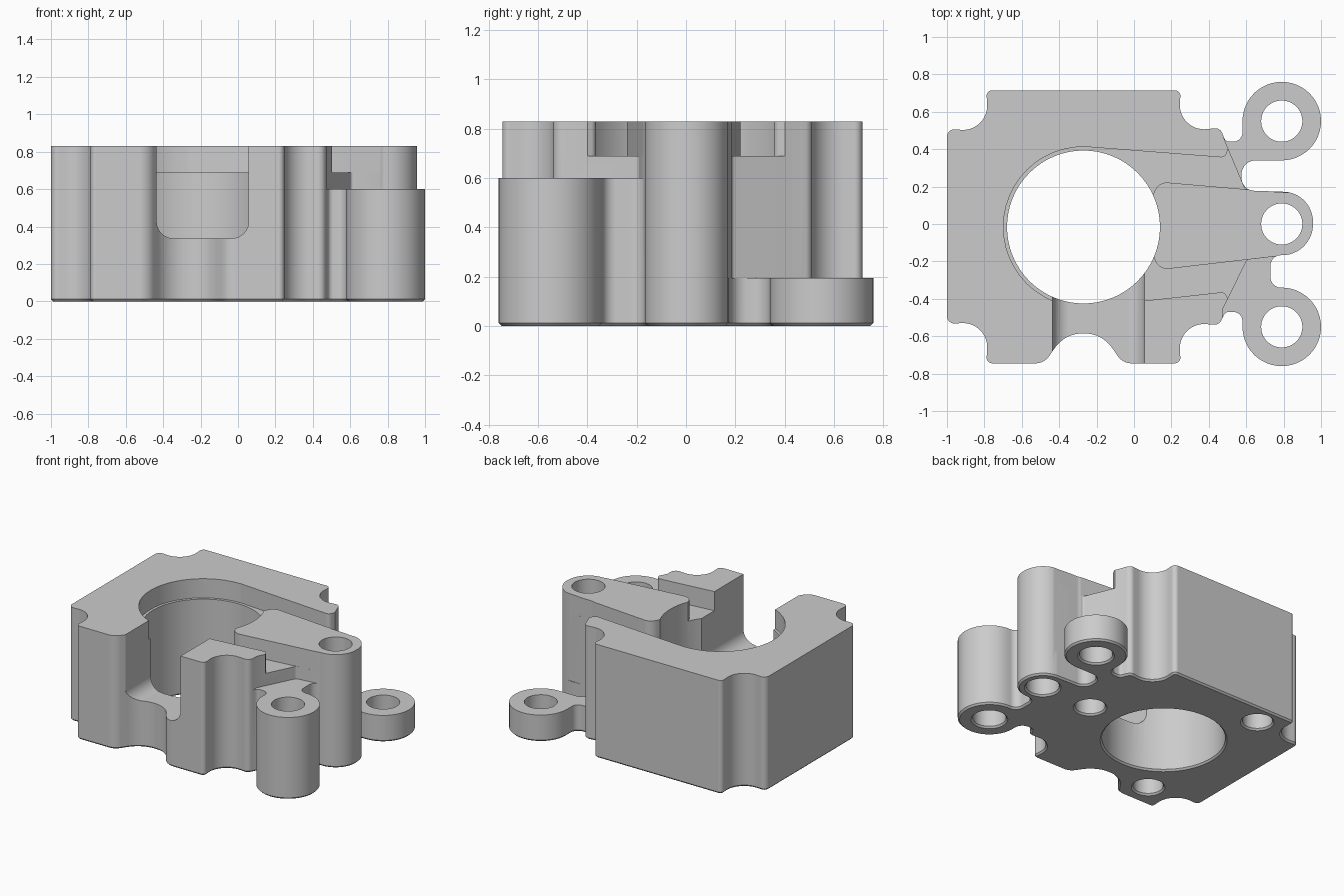
import bpy, bmesh
from math import sin, cos, pi, tan, ceil
from mathutils import Vector

default = bpy.data.objects.get("Cube")
if default:
    bpy.data.objects.remove(default, do_unlink=True)

HEIGHT = 0.83
ABOVE = 1.0
CHAMFER = 0.012
cutters = []

grey = bpy.data.materials.new("machined grey")
grey.use_nodes = True
colour = (0.6, 0.6, 0.6, 1)
grey.diffuse_color = colour
grey.node_tree.nodes["Principled BSDF"].inputs["Base Color"].default_value = colour


def rounded(corners):
    """2D loop from (x, y, radius) corners, each rounded by a tangent arc."""
    loop = []
    for i, corner in enumerate(corners):
        p = Vector(corner[:2])
        r = corner[2] if len(corner) > 2 else 0
        if not r:
            loop.append(p)
            continue
        a = (Vector(corners[i - 1][:2]) - p).normalized()
        b = (Vector(corners[(i + 1) % len(corners)][:2]) - p).normalized()
        turn = pi - a.angle(b)
        start = p + a * r * tan(turn / 2)
        inward = (b - a * a.dot(b)).normalized()
        centre = start + inward * r
        steps = max(3, ceil(turn / (pi / 24)))
        for k in range(steps + 1):
            t = turn * k / steps
            loop.append(centre - inward * r * cos(t) - a * r * sin(t))
    # Arcs that meet share one point
    return [p for i, p in enumerate(loop) if (p - loop[i - 1]).length > 0.0005]


def inset(loop, amount):
    """Shift a clockwise loop inwards."""
    out = []
    for i, p in enumerate(loop):
        d = (loop[(i + 1) % len(loop)] - loop[i - 1]).normalized()
        out.append(p + Vector((d.y, -d.x)) * amount)
    return out


def circle(x, y, r, n=64):
    return [Vector((x + r * cos(2 * pi * k / n), y + r * sin(2 * pi * k / n)))
            for k in range(n)]


def loft(name, layers, along_y=False):
    """Closed solid through (loop, level) layers, stacked along z or y."""
    bm = bmesh.new()
    rings = [[bm.verts.new((p.x, h, p.y) if along_y else (p.x, p.y, h)) for p in loop]
             for loop, h in layers]
    for low, high in zip(rings, rings[1:]):
        for i in range(len(low)):
            j = (i + 1) % len(low)
            bm.faces.new((low[i], low[j], high[j], high[i]))
    bm.faces.new(rings[0][::-1])
    bm.faces.new(rings[-1])
    bm.normal_update()
    if bm.calc_volume(signed=True) < 0:
        bmesh.ops.reverse_faces(bm, faces=bm.faces)
    mesh = bpy.data.meshes.new(name)
    bm.to_mesh(mesh)
    bm.free()
    mesh.materials.append(grey)
    obj = bpy.data.objects.new(name, mesh)
    bpy.context.collection.objects.link(obj)
    return obj


def cut(name, layers, along_y=False):
    obj = loft(name, layers, along_y)
    obj.hide_render = True
    cutters.append(obj)


def drill(name, x, y, r, top):
    """Round hole from below with a chamfered mouth."""
    cut(name, [(circle(x, y, r + 2 * CHAMFER), -CHAMFER),
               (circle(x, y, r), CHAMFER), (circle(x, y, r), top)])


# Full outline: scalloped block, two ears, middle boss and front scoop
outline = rounded([
    (-1, 0.51, 0.04), (-0.775, 0.49, 0.13), (-0.79, 0.715, 0.03),
    (0.25, 0.715, 0.03), (0.235, 0.49, 0.13), (0.46, 0.515, 0.04),
    (0.49, 0.44, 0.03), (0.58, 0.44, 0.05),
    (0.58, 0.76, 0.21), (1, 0.76, 0.21), (1, 0.34, 0.21),
    (0.575, 0.34, 0.075), (0.575, 0.18, 0.07),
    (0.957, 0.167, 0.16), (0.957, -0.167, 0.165),
    (0.73, -0.167, 0.055), (0.73, -0.34, 0.055),
    (1, -0.34, 0.21), (1, -0.76, 0.21), (0.58, -0.76, 0.21),
    (0.58, -0.47, 0.05), (0.49, -0.47, 0.03), (0.455, -0.54, 0.04),
    (0.235, -0.525, 0.13), (0.25, -0.745, 0.03),
    (-0.06, -0.745, 0.09), (-0.17, -0.585, 0.18),
    (-0.37, -0.585, 0.18), (-0.48, -0.745, 0.09),
    (-0.79, -0.745, 0.03), (-0.775, -0.52, 0.13), (-1, -0.535, 0.04),
])
body = loft("housing", [(inset(outline, CHAMFER), 0), (outline, CHAMFER), (outline, HEIGHT)])

# Lowered shelves around the two ears
back_shelf = rounded([(0.48, 0.9), (0.48, 0.46), (0.505, 0.4), (0.595, 0.186, 0.02),
                      (0.8, 0.168), (1.1, 0.168), (1.1, 0.9)])
cut("back_shelf_cutter", [(back_shelf, 0.195), (back_shelf, ABOVE)])
front_shelf = rounded([(0.475, -0.9), (0.472, -0.46), (0.605, -0.191, 0.02),
                       (0.8, -0.168), (1.1, -0.168), (1.1, -0.9)])
cut("front_shelf_cutter", [(front_shelf, 0.6), (front_shelf, ABOVE)])

# Shallow pocket around the raised tongue
pocket = rounded([
    (-0.698, -0.443, 0.427), (-0.698, 0.413, 0.427), (-0.26, 0.413),
    (0.485, 0.355, 0.03), (0.515, 0.43), (0.8, 0.43),
    (0.8, 0.168), (0.13, 0.226, 0.07), (0.08, 0.1),
    (0.08, -0.1), (0.13, -0.246, 0.07), (0.8, -0.168),
    (0.8, -0.43), (0.515, -0.43), (0.485, -0.363, 0.03), (0.06, -0.41), (-0.26, -0.443),
])
cut("pocket_cutter", [(pocket, 0.69), (pocket, ABOVE)])

# Round-bottomed front slot
slot = rounded([(-0.435, ABOVE), (0.057, ABOVE), (0.057, 0.337, 0.09), (-0.435, 0.337, 0.09)])
cut("slot_cutter", [(slot, -0.9), (slot, -0.2)], along_y=True)

# Main bore, mounting holes and blind bolt holes
drill("bore_cutter", -0.27, -0.016, 0.409, ABOVE)
for y in (-0.55, 0, 0.55):
    drill("mounting_hole_cutter", 0.79, y, 0.11, ABOVE)
for k in range(3):
    a = 2 * pi * k / 3
    drill("bolt_hole_cutter", -0.27 + 0.65 * cos(a), 0.65 * sin(a), 0.1, 0.3)

# Carve the housing and keep only the finished mesh
for cutter in cutters:
    mod = body.modifiers.new(cutter.name, "BOOLEAN")
    mod.operation = "DIFFERENCE"
    mod.solver = "EXACT"
    mod.object = cutter
bpy.context.view_layer.update()
finished = bpy.data.meshes.new_from_object(
    body.evaluated_get(bpy.context.evaluated_depsgraph_get()))
body.modifiers.clear()
body.data = finished
for cutter in cutters:
    bpy.data.objects.remove(cutter, do_unlink=True)

# Smooth the round walls, keep crisp edges
bpy.ops.object.select_all(action="DESELECT")
body.select_set(True)
bpy.context.view_layer.objects.active = body
bpy.ops.object.shade_smooth_by_angle(angle=pi / 6)
weighted = body.modifiers.new("even_shading", "WEIGHTED_NORMAL")
weighted.keep_sharp = True
